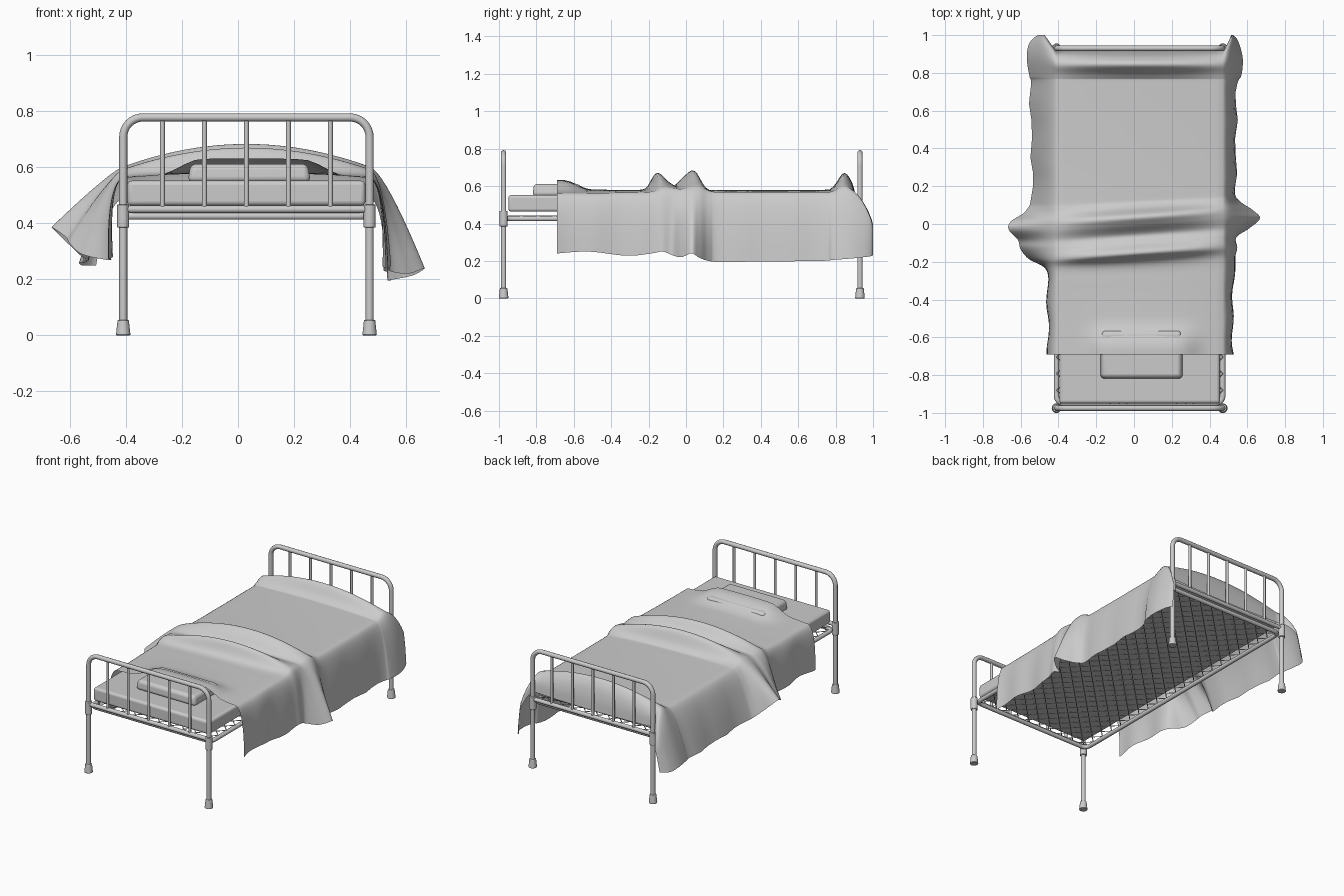
import bpy, bmesh, math
from mathutils import Vector

if "Cube" in bpy.data.objects:
    bpy.data.objects.remove(bpy.data.objects["Cube"])

CX, HALF = 0.03, 0.44            # bed centre in x, half distance between posts
Y_HEAD, Y_FOOT = -0.975, 0.93


def smooth(ob, angle=40):
    bpy.ops.object.select_all(action='DESELECT')
    bpy.context.view_layer.objects.active = ob
    ob.select_set(True)
    bpy.ops.object.shade_smooth_by_angle(angle=math.radians(angle))
    return ob


def tubes(name, paths, radius, cyclic=False, res=3):
    """Round tubes along one or more polylines, turned into a mesh."""
    cu = bpy.data.curves.new(name, 'CURVE')
    cu.dimensions = '3D'
    cu.bevel_depth, cu.bevel_resolution, cu.use_fill_caps = radius, res, True
    for path in paths:
        sp = cu.splines.new('POLY')
        sp.points.add(len(path) - 1)
        for p, co in zip(sp.points, path):
            p.co = (*co, 1)
        sp.use_cyclic_u = cyclic
    ob = bpy.data.objects.new(name, cu)
    bpy.context.collection.objects.link(ob)
    bpy.ops.object.select_all(action='DESELECT')
    bpy.context.view_layer.objects.active = ob
    ob.select_set(True)
    bpy.ops.object.convert(target='MESH')
    return smooth(bpy.context.object)


def cone(name, x, y, z0, z1, r0, r1):
    bpy.ops.mesh.primitive_cone_add(vertices=20, radius1=r0, radius2=r1, depth=z1 - z0,
                                    location=(x, y, (z0 + z1) / 2))
    ob = bpy.context.object
    ob.name = name
    m = ob.modifiers.new('soft_rim', 'BEVEL')
    m.width, m.segments = 0.003, 2
    return smooth(ob)


def box(name, lo, hi, bevel, taper=1.0):
    bpy.ops.mesh.primitive_cube_add(size=1, location=[(a + b) / 2 for a, b in zip(lo, hi)])
    ob = bpy.context.object
    ob.name = name
    for v in ob.data.vertices:
        k = taper if v.co.z > 0 else 1
        v.co = Vector((v.co.x * (hi[0] - lo[0]) * k, v.co.y * (hi[1] - lo[1]) * k,
                       v.co.z * (hi[2] - lo[2])))
    m = ob.modifiers.new('round', 'BEVEL')
    m.width, m.segments = bevel, 4
    return smooth(ob)


def arc(cx, cy, r, a0, a1, n=8):
    return [(cx + r * math.cos(math.radians(a0 + (a1 - a0) * i / n)),
             cy + r * math.sin(math.radians(a0 + (a1 - a0) * i / n))) for i in range(n + 1)]


# Head and foot ends: bent tube, lower rail, bars, collars, feet
XL, XR, TOP, R = CX - HALF, CX + HALF, 0.778, 0.07
hoop = ([(XL, 0.03)] + arc(XL + R, TOP - R, R, 180, 90)
        + arc(XR - R, TOP - R, R, 90, 0) + [(XR, 0.03)])
for label, y in (('head', Y_HEAD), ('foot', Y_FOOT)):
    tubes(label + '_hoop', [[(x, y, z) for x, z in hoop]], 0.0145)
    tubes(label + '_lower_rail', [[(XL, y, 0.45), (XR, y, 0.45)]], 0.0135)
    tubes(label + '_bars', [[(CX + i * 0.15, y, 0.445), (CX + i * 0.15, y, TOP)]
                            for i in range(-2, 3)], 0.0088)
    for x in (XL, XR):
        cone(label + '_collar', x, y, 0.385, 0.468, 0.0215, 0.0215)
        cone(label + '_rubber_foot', x, y, 0, 0.055, 0.026, 0.020)

# Bed frame: rounded rectangular tube
YA, YB, rc = -0.95, 0.905, 0.04
ring = (arc(XR - rc, YB - rc, rc, 0, 90) + arc(XL + rc, YB - rc, rc, 90, 180)
        + arc(XL + rc, YA + rc, rc, 180, 270) + arc(XR - rc, YA + rc, rc, 270, 360))
tubes('frame_rail', [[(x, y, 0.426) for x, y in ring]], 0.014, cyclic=True)

# Wire lattice under the mattress, diagonal wires clipped to the frame
wires, step = [], 0.088
for s in (-1, 1):
    for i in range(-40, 41):
        c = CX + i * step                      # x at y = 0
        a, b = sorted((c + s * YA, c + s * YB))
        a, b = max(a, XL), min(b, XR)
        if b - a > 0.02:
            wires.append([(a, (a - c) * s, 0.44), (b, (b - c) * s, 0.44)])
tubes('spring_mesh', wires, 0.0028, res=0)

# Mattress and pillow
box('mattress', (XL + 0.015, -0.95, 0.463), (XR - 0.015, 0.90, 0.552), 0.016)
box('pillow', (-0.18, -0.82, 0.547), (0.26, -0.56, 0.612), 0.02, taper=0.95)

# Blanket: cross-sections along y
# (y, crest z, shoulder z, left hem x, left hem z, right hem x, right hem z)
SECTIONS = [
    (-0.69, .580, .562, -.455, .27, .53, .240),
    (-0.52, .582, .562, -.455, .28, .52, .250),
    (-0.32, .580, .566, -.460, .27, .53, .228),
    (-0.21, .590, .570, -.470, .27, .53, .240),
    (-0.155, .670, .592, -.55, .29, .55, .250),
    (-0.10, .625, .590, -.60, .33, .55, .230),
    (-0.055, .605, .585, -.62, .35, .61, .220),
    (0.00, .660, .600, -.670, .385, .66, .240),
    (0.045, .680, .600, -.650, .37, .62, .215),
    (0.10, .592, .575, -.560, .29, .56, .200),
    (0.20, .580, .568, -.540, .27, .54, .195),
    (0.70, .580, .568, -.550, .26, .545, .200),
    (0.78, .592, .572, -.560, .26, .56, .205),
    (0.84, .668, .600, -.565, .26, .57, .212),
    (0.88, .635, .585, -.550, .25, .56, .220),
    (0.905, .560, .550, -.52, .25, .545, .225),
    (0.915, .480, .490, -.50, .25, .53, .230),
]


def catmull(p0, p1, p2, p3, t):
    return [b + 0.5 * t * (c - a + t * (2 * a - 5 * b + 4 * c - d + t * (3 * (b - c) + d - a)))
            for a, b, c, d in zip(p0, p1, p2, p3)]


def ease(a, b, v):
    t = min(1, max(0, (v - a) / (b - a)))
    return t * t * (3 - 2 * t)


def skirt(y, sx, zs, hx, hz, side, t):
    """Quadratic curve from the mattress shoulder out and down to the hem."""
    kx, kz = sx + side * 0.055, zs - 0.02
    x = (1 - t) ** 2 * sx + 2 * t * (1 - t) * kx + t * t * hx
    z = (1 - t) ** 2 * zs + 2 * t * (1 - t) * kz + t * t * hz
    x += side * t * 0.008 * math.sin(24 * y + side)
    return x, y + 0.085 * ease(0.78, 0.92, y) * min(1, 1.7 * t), z


def blanket_row(y, zt, zs, lx, lz, rx, rz):
    N, M = 10, 24
    row = [skirt(y, XL, zs, lx, lz, -1, 1 - i / N) for i in range(N)]
    for i in range(M + 1):
        s = 2 * i / M - 1
        x = CX + HALF * s
        lift = 0.052 * (1 - ease(0.18, 0.34, abs(x - 0.05))) * (1 - ease(-0.66, -0.5, y))
        slant = 0.03 * s * ease(-0.35, -0.15, y) * (1 - ease(0.04, 0.25, y))
        row.append((x, y + slant, zs + (zt - zs) * (1 - s * s) + lift))
    row += [skirt(y, XR, zs, rx, rz, 1, (i + 1) / N) for i in range(N)]
    k = ease(-0.35, -0.15, y) * (1 - ease(0.04, 0.25, y))
    # carry the slant of the folds on down both sides
    return [(x, yy + (-0.03 * k if i < N else 0.03 * k if i > N + M else 0), z)
            for i, (x, yy, z) in enumerate(row)]


rows, n = [], len(SECTIONS)
for i in range(n - 1):
    q = [SECTIONS[min(max(i + d, 0), n - 1)] for d in (-1, 0, 1, 2)]
    rows += [blanket_row(*catmull(*q, j / 6)) for j in range(6)]
rows.append(blanket_row(*SECTIONS[-1]))
bm = bmesh.new()
grid = [[bm.verts.new(p) for p in row] for row in rows]
for r0, r1 in zip(grid, grid[1:]):
    for i in range(len(r0) - 1):
        bm.faces.new((r0[i], r0[i + 1], r1[i + 1], r1[i]))
me = bpy.data.meshes.new('blanket')
bm.to_mesh(me)
bm.free()
blanket = bpy.data.objects.new('blanket', me)
bpy.context.collection.objects.link(blanket)
smooth(blanket, 60)
